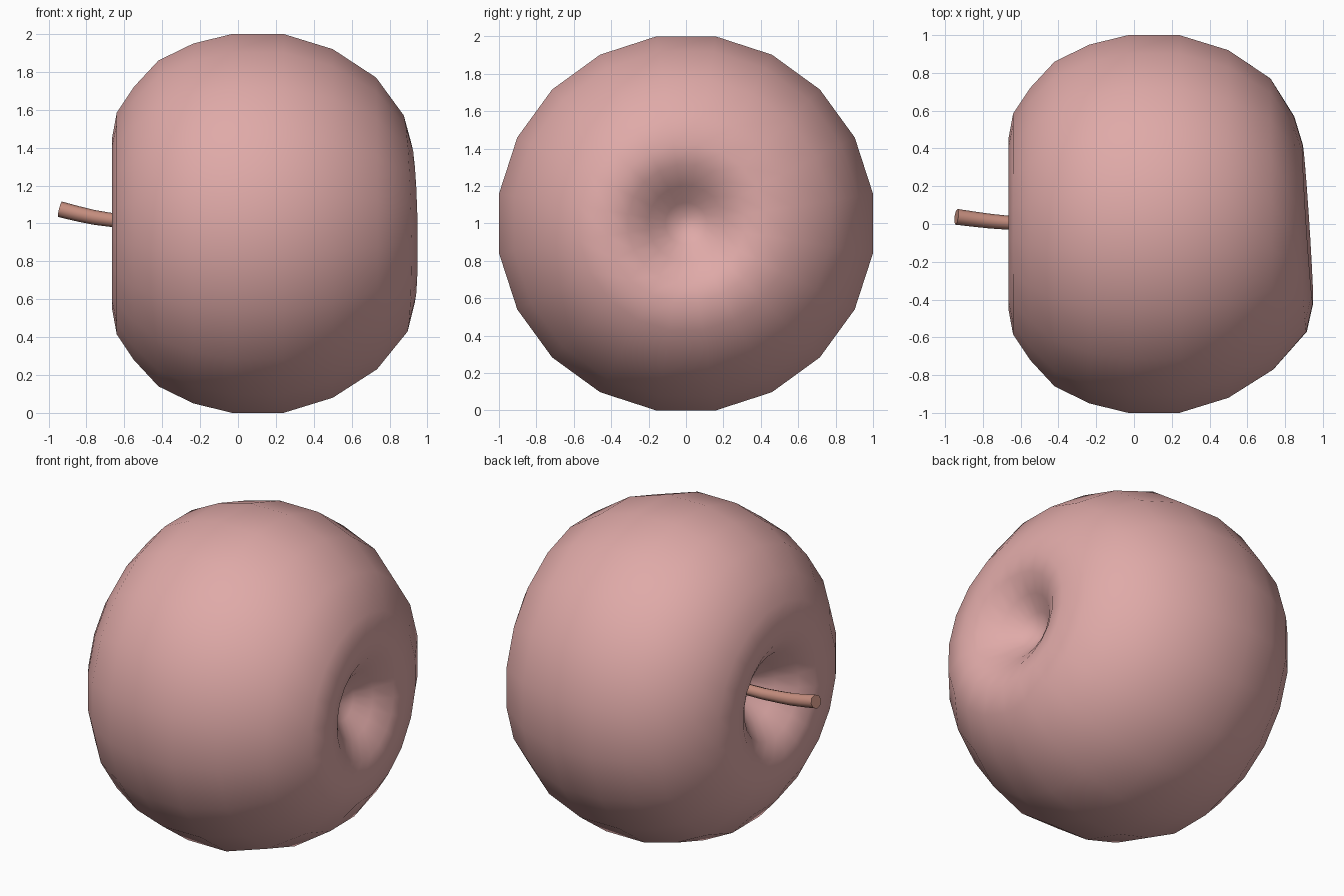
import bpy, bmesh, math
from mathutils import Vector

cube = bpy.data.objects.get("Cube")
if cube:
    bpy.data.objects.remove(cube)


def material(name, rgb):
    m = bpy.data.materials.new(name)
    m.use_nodes = True
    m.diffuse_color = (*rgb, 1)
    m.node_tree.nodes["Principled BSDF"].inputs["Base Color"].default_value = (*rgb, 1)
    return m


def loft(name, rings, mat, closed_tips):
    """Skin a list of vertex rings; tips become fans or flat caps."""
    bm = bmesh.new()
    loops = [[bm.verts.new(p) for p in ring] for ring in rings]
    n = len(loops[0])
    for a, b in zip(loops, loops[1:]):
        for i in range(n):
            j = (i + 1) % n
            bm.faces.new((a[i], a[j], b[j], b[i]))
    for ring in (loops[0], loops[-1]):
        if closed_tips:
            mid = bm.verts.new(sum((v.co for v in ring), Vector()) / n)
            for i in range(n):
                bm.faces.new((ring[i], ring[(i + 1) % n], mid))
        else:
            bm.faces.new(ring)
    bmesh.ops.recalc_face_normals(bm, faces=bm.faces)
    mesh = bpy.data.meshes.new(name)
    bm.to_mesh(mesh)
    bm.free()
    mesh.materials.append(mat)
    obj = bpy.data.objects.new(name, mesh)
    bpy.context.collection.objects.link(obj)
    bpy.ops.object.select_all(action='DESELECT')
    obj.select_set(True)
    bpy.context.view_layer.objects.active = obj
    return obj


skin = material("pale pink skin", (0.74, 0.40, 0.39))
bark = material("brown stem", (0.56, 0.27, 0.21))

# Fruit body: a lathe around x with a hollow at each end
SIDES = 20
profile = [(-0.36, 0.04), (-0.40, 0.1), (-0.50, 0.18), (-0.60, 0.27), (-0.655, 0.36),
           (-0.665, 0.45), (-0.64, 0.585), (-0.55, 0.72), (-0.42, 0.86),
           (-0.235, 0.95), (-0.03, 1.0), (0.24, 1.0), (0.5, 0.92), (0.73, 0.77),
           (0.88, 0.57), (0.92, 0.42), (0.895, 0.31), (0.82, 0.2), (0.74, 0.11), (0.70, 0.04)]
rings = []
for k, (x, r) in enumerate(profile):
    ring = []
    for i in range(SIDES):
        a = math.tau * (i + 0.5) / SIDES
        rad = r / math.cos(math.pi / SIDES)
        y, z = rad * math.cos(a), rad * math.sin(a)
        # The blossom end leans slightly towards the front and base
        lean = max(0, min(1, (x - 0.7) / 0.2)) if k < 16 else 1
        ring.append((x - lean * (0.065 * y + 0.02 * z), y, z + 1))
    rings.append(ring)
loft("fruit_body", rings, skin, True)
bpy.ops.object.shade_smooth()

# Stem: a thin bent rod rising out of the hollow
path = [Vector(p) for p in ((-0.34, 0, 1.0), (-0.55, 0, 1.005), (-0.68, 0.008, 1.02),
                            (-0.76, 0.015, 1.032), (-0.85, 0.026, 1.052), (-0.94, 0.038, 1.075))]
stem_rings = []
for k, p in enumerate(path):
    t = (path[min(k + 1, len(path) - 1)] - path[max(k - 1, 0)]).normalized()
    u = t.cross(Vector((0, 0, 1))).normalized()
    w = u.cross(t)
    r = 0.034 + 0.008 * k / (len(path) - 1)
    stem_rings.append([p + r * (math.cos(a) * u + math.sin(a) * w)
                       for a in (math.tau * i / 8 for i in range(8))])
loft("stem", stem_rings, bark, False)
bpy.ops.object.shade_smooth_by_angle(angle=math.radians(50))
